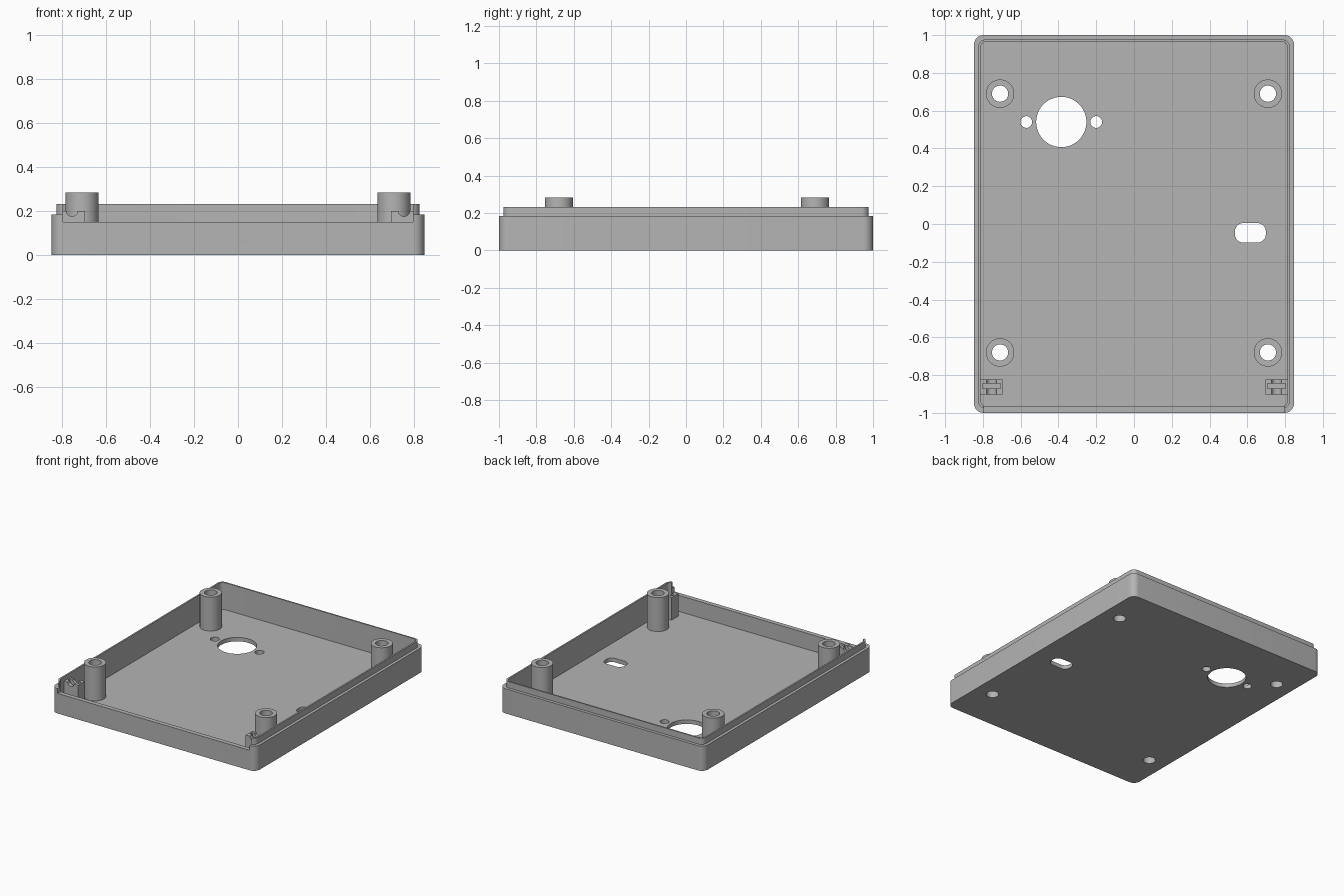
import bpy, bmesh, math
from mathutils import Matrix, Vector

cube = bpy.data.objects.get("Cube")
if cube:
    bpy.data.objects.remove(cube, do_unlink=True)

grey = bpy.data.materials.new("plain grey")
grey.use_nodes = True
colour = (0.46, 0.46, 0.46, 1)
grey.diffuse_color = colour
grey.node_tree.nodes["Principled BSDF"].inputs["Base Color"].default_value = colour


def rounded_box(name, cx, cy, hx, hy, r, z0, z1, steps=8):
    """Upright prism with rounded vertical corners."""
    pts = []
    for quarter, (sx, sy) in enumerate([(1, 1), (-1, 1), (-1, -1), (1, -1)]):
        for i in range(steps + 1 if r else 1):
            a = (quarter + i / steps) * math.pi / 2
            pts.append((cx + sx * (hx - r) + r * math.cos(a),
                        cy + sy * (hy - r) + r * math.sin(a), z0))
    bm = bmesh.new()
    face = bm.faces.new([bm.verts.new(p) for p in pts])
    ext = bmesh.ops.extrude_face_region(bm, geom=[face])
    top = [v for v in ext["geom"] if isinstance(v, bmesh.types.BMVert)]
    bmesh.ops.translate(bm, verts=top, vec=(0, 0, z1 - z0))
    bmesh.ops.recalc_face_normals(bm, faces=bm.faces)
    return finish(name, bm)


def cylinder(name, centre, r, depth, axis="Z", sides=48):
    bm = bmesh.new()
    turn = Matrix.Rotation(math.pi / 2, 4, "X") if axis == "Y" else Matrix()
    bmesh.ops.create_cone(bm, cap_ends=True, segments=sides, radius1=r, radius2=r,
                          depth=depth, matrix=Matrix.Translation(Vector(centre)) @ turn)
    return finish(name, bm)


def finish(name, bm):
    me = bpy.data.meshes.new(name)
    bm.to_mesh(me)
    bm.free()
    me.materials.append(grey)
    ob = bpy.data.objects.new(name, me)
    bpy.context.collection.objects.link(ob)
    return ob


def select(ob):
    bpy.ops.object.select_all(action="DESELECT")
    ob.select_set(True)
    bpy.context.view_layer.objects.active = ob


def combine(ob, other, operation="DIFFERENCE"):
    """Apply a boolean and discard the helper."""
    mod = ob.modifiers.new("cut", "BOOLEAN")
    mod.operation, mod.object, mod.solver = operation, other, "EXACT"
    select(ob)
    bpy.ops.object.modifier_apply(modifier=mod.name)
    bpy.data.objects.remove(other, do_unlink=True)


FLOOR, RIM, LIP, FRONT = 0.03, 0.185, 0.232, 0.15

# Tray with stepped lip
tray = rounded_box("tray", 0, 0, 0.847, 1.0, 0.05, 0, RIM)
combine(tray, rounded_box("lip", 0, 0, 0.825, 0.977, 0.04, 0.1, LIP), "UNION")
combine(tray, rounded_box("cavity", 0, 0, 0.813, 0.966, 0.035, FLOOR, 0.5))

# Lowered front wall
combine(tray, rounded_box("front_gap", 0, -1, 0.795, 0.06, 0, FRONT, 0.5))

# Round opening with two screw holes, and a rounded slot
for x, r in ((-0.385, 0.133), (-0.57, 0.031), (-0.2, 0.031)):
    combine(tray, cylinder("hole", (x, 0.54, 0), r, 0.2))
combine(tray, rounded_box("slot", 0.616, -0.047, 0.082, 0.052, 0.045, -0.1, 0.1))

parts = [tray]
for side, sx in (("left", 1), ("right", -1)):
    # Hollow screw posts
    for end, y in (("front", -0.68), ("back", 0.69)):
        x = sx * 0.709
        post = cylinder(f"{end}_{side}_post", (x, y, 0.152), 0.075, 0.264)
        combine(post, cylinder("bore", (x, y, 0.15), 0.043, 0.6))
        combine(tray, cylinder("bore", (x, y, 0), 0.043, 0.2))
        parts.append(post)

    # Slotted nut holder beside the front corner
    clip = rounded_box(f"{side}_nut_holder", sx * 0.757, -0.862, 0.062, 0.04, 0, 0.025, 0.2)
    combine(clip, rounded_box("nut_slot", sx * 0.755, -0.858, 0.047, 0.014, 0, 0.12, 0.3))
    combine(clip, cylinder("screw_cradle", (sx * 0.755, -0.86, 0.202), 0.026, 0.3, "Y", 24))
    parts.append(clip)

for ob in parts:
    select(ob)
    bpy.ops.object.shade_smooth_by_angle(angle=math.radians(30))
